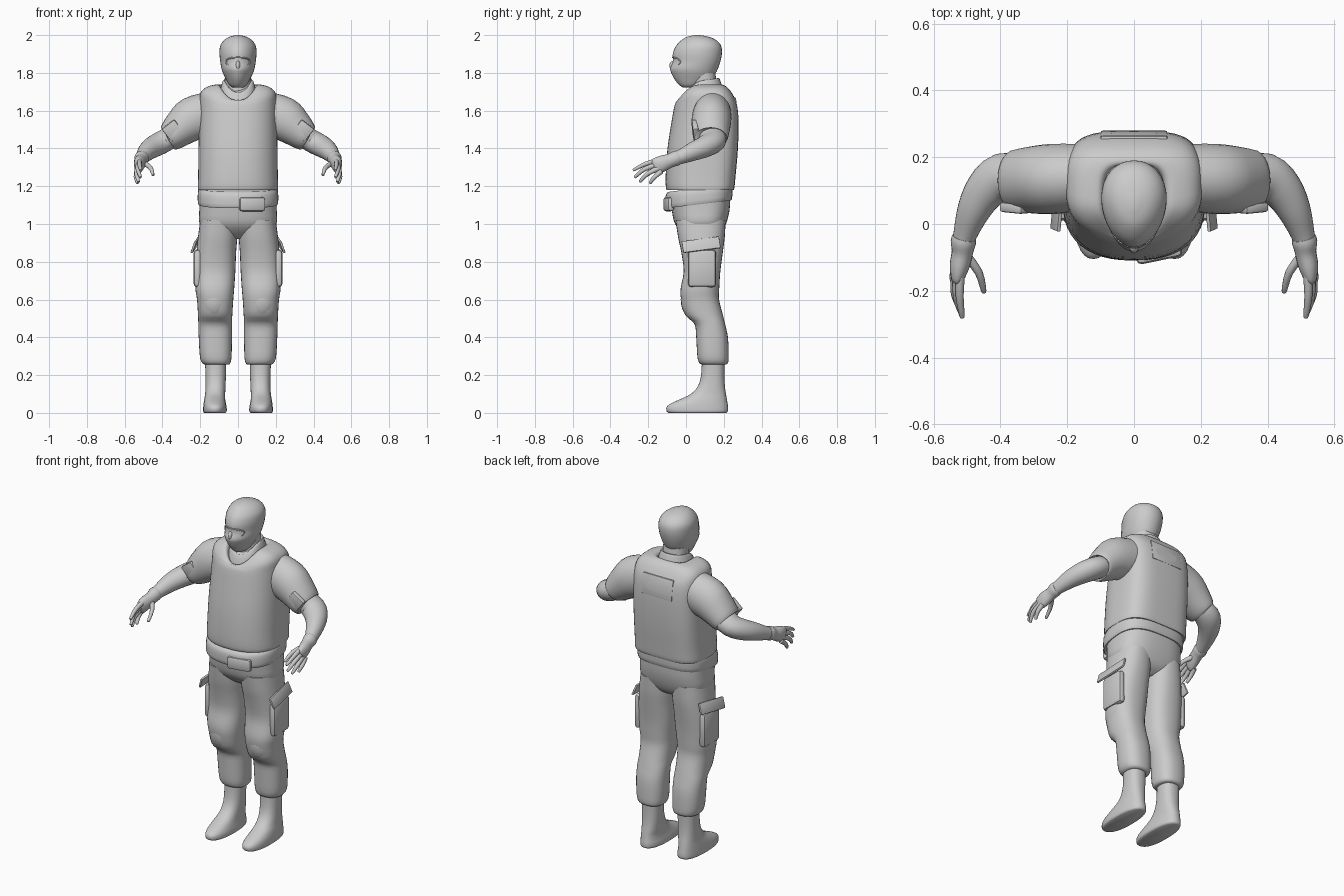
import bpy, bmesh, math
from mathutils import Vector, Matrix

grey = bpy.data.materials.new("plain_grey")
grey.diffuse_color = (0.6, 0.6, 0.6, 1)


def finish(name, bm, mirror=False, angle=50):
    bmesh.ops.recalc_face_normals(bm, faces=bm.faces[:])
    me = bpy.data.meshes.new(name)
    bm.to_mesh(me)
    bm.free()
    for p in me.polygons:
        p.use_smooth = True
    me.set_sharp_from_angle(angle=math.radians(angle))
    me.materials.append(grey)
    ob = bpy.data.objects.new(name, me)
    bpy.context.collection.objects.link(ob)
    if mirror:
        m = ob.modifiers.new("mirror", 'MIRROR')
        m.use_mirror_merge = False
    return ob


def smooth_rows(rows, n):
    """Catmull-Rom interpolation between rows of numbers."""
    out = []
    for i in range(len(rows) - 1):
        a, b, c, d = (rows[max(0, min(len(rows) - 1, i + k))] for k in (-1, 0, 1, 2))
        for j in range(n):
            t = j / n
            out.append([0.5 * (2 * q + (r - p) * t + (2 * p - 5 * q + 4 * r - s) * t * t
                               + (3 * q - p - 3 * r + s) * t ** 3)
                        for p, q, r, s in zip(a, b, c, d)])
    return out + [list(rows[-1])]


def skin(bm, rings):
    vs = [[bm.verts.new(p) for p in r] for r in rings]
    n = len(vs[0])
    for a, b in zip(vs, vs[1:]):
        for i in range(n):
            bm.faces.new((a[i], a[(i + 1) % n], b[(i + 1) % n], b[i]))
    bm.faces.new(vs[0])
    bm.faces.new(vs[-1])


def spow(v, e):
    return math.copysign(abs(v) ** e, v)


def loft(name, rows, pf=2.2, pb=2.2, mid=0.5, tilt=0, mirror=False, steps=3, n=32):
    """Stack of rounded rings; row = z, x0, x1, y0, y1, front drop."""
    rings = []
    for z, x0, x1, y0, y1, drop in smooth_rows([(*r, 0)[:6] for r in rows], steps):
        cx, rx, cy = (x0 + x1) / 2, (x1 - x0) / 2, y0 + (y1 - y0) * mid
        ring = []
        for i in range(n):
            a = 2 * math.pi * i / n
            c, s = math.cos(a), math.sin(a)
            p, ry = (pf, cy - y0) if s < 0 else (pb, y1 - cy)
            y = cy + ry * spow(s, 2 / p)
            zz = z + tilt * (y - cy) - (drop * s * s if s < 0 else 0)
            ring.append((cx + rx * spow(c, 2 / p), y, zz))
        rings.append(ring)
    bm = bmesh.new()
    skin(bm, rings)
    return finish(name, bm, mirror)


def tube(name, rows, steps=3, n=20, mirror=True):
    """Sweep along a path; row = x, y, z, side radius, upright radius."""
    rows = smooth_rows(rows, steps)
    pts = [Vector(r[:3]) for r in rows]
    rings = []
    for i, r in enumerate(rows):
        t = (pts[min(i + 1, len(pts) - 1)] - pts[max(i - 1, 0)]).normalized()
        side = t.cross(Vector((0, 0, 1))).normalized()
        up = side.cross(t)
        rings.append([pts[i] + side * r[3] * math.cos(2 * math.pi * k / n)
                      + up * r[4] * math.sin(2 * math.pi * k / n) for k in range(n)])
    bm = bmesh.new()
    skin(bm, rings)
    return finish(name, bm, mirror)


def ball(name, loc, size, mirror=False):
    bm = bmesh.new()
    bmesh.ops.create_uvsphere(bm, u_segments=20, v_segments=12, radius=1,
                              matrix=Matrix.Translation(loc) @ Matrix.Diagonal((*size, 1)))
    return finish(name, bm, mirror)


def block(name, loc, size, rot=(0, 0, 0), mirror=False, bevel=0.006):
    bm = bmesh.new()
    r = Matrix.Rotation(rot[2], 4, 'Z') @ Matrix.Rotation(rot[1], 4, 'Y') @ Matrix.Rotation(rot[0], 4, 'X')
    bmesh.ops.create_cube(bm, size=1, matrix=Matrix.Translation(loc) @ r @ Matrix.Diagonal((*size, 1)))
    bmesh.ops.bevel(bm, geom=bm.edges[:], offset=bevel, segments=2, affect='EDGES', profile=0.5)
    return finish(name, bm, mirror, 35)


# Masked head with neck and collar
loft("head", [(1.722, -.025, .025, -.015, .05), (1.735, -.045, .045, -.035, .085),
              (1.765, -.063, .063, -.06, .135), (1.80, -.08, .08, -.078, .158),
              (1.825, -.088, .088, -.084, .17), (1.86, -.094, .094, -.07, .182),
              (1.90, -.098, .098, -.07, .19), (1.94, -.095, .095, -.055, .187),
              (1.97, -.077, .077, -.028, .165), (1.99, -.048, .048, .003, .125),
              (2.0, -.01, .01, .045, .075)], pf=1.85, pb=2.1, mid=.55)
loft("neck", [(1.62, -.085, .085, .01, .18), (1.70, -.072, .072, .025, .17),
              (1.80, -.07, .07, .03, .155)])
loft("collar", [(1.69, -.1, .1, -.025, .2, .05), (1.735, -.088, .088, -.01, .185, .05),
                (1.76, -.078, .078, .005, .175, .05), (1.755, -.068, .068, .015, .16, .05)], tilt=.15)

# Eye opening: rim, eyes and nose bridge
rim = []
for k in range(33):
    a = 2 * math.pi * k / 32
    x, z = .062 * spow(math.cos(a), .8), 1.858 + .024 * spow(math.sin(a), .8)
    y = .069 - .139 * (1 - (abs(x) / .094) ** 1.85) ** (1 / 1.85)
    rim.append((x, y, z))
cu = bpy.data.curves.new("eye_rim", 'CURVE')
cu.dimensions, cu.bevel_depth, cu.bevel_resolution = '3D', .004, 2
sp = cu.splines.new('POLY')
sp.points.add(31)
for p, co in zip(sp.points, rim):
    p.co = (*co, 1)
sp.use_cyclic_u = True
cu.materials.append(grey)
bpy.context.collection.objects.link(bpy.data.objects.new("eye_rim", cu))
ball("eyes", (.034, -.04, 1.858), (.017, .014, .011), True)
ball("nose", (0, -.068, 1.838), (.013, .02, .026))

# Armoured vest with neckline, and a back panel
loft("vest", [(1.18, -.205, .205, -.095, .245), (1.185, -.213, .213, -.105, .255),
              (1.25, -.211, .211, -.108, .262), (1.40, -.209, .209, -.098, .275),
              (1.55, -.206, .206, -.075, .278), (1.64, -.204, .204, -.06, .268, .01),
              (1.69, -.2, .2, -.05, .245, .04), (1.72, -.175, .175, -.046, .222, .065),
              (1.735, -.135, .135, -.042, .2, .08), (1.735, -.1, .1, -.032, .18, .08),
              (1.70, -.085, .085, -.015, .165, .06)], pf=2.3, pb=3.6, mid=.5, n=48)
block("back_panel", (0, .262, 1.61), (.2, .02, .12), (.14, 0, 0))

# Belt and buckle
loft("belt", [(1.105, -.2, .2, -.095, .23), (1.11, -.212, .212, -.108, .243),
              (1.17, -.212, .212, -.108, .247), (1.19, -.2, .2, -.095, .24)],
     pf=2.4, pb=3, tilt=.12, n=48)
block("buckle", (.075, -.092, 1.105), (.14, .035, .075), (0, 0, .2), bevel=.015)

# Trousers
loft("hips", [(.92, -.06, .06, .03, .14), (.95, -.15, .15, -.015, .185), (1.0, -.203, .203, -.058, .212),
              (1.07, -.205, .205, -.075, .23), (1.14, -.203, .203, -.085, .235)], pf=2.5, pb=2.8, n=40)
loft("trouser_legs", [(.255, .05, .175, .085, .21), (.265, .04, .19, .07, .222),
                      (.30, .034, .202, .06, .226), (.40, .032, .208, .054, .222),
                      (.47, .032, .21, .045, .207), (.52, .03, .212, -.005, .195),
                      (.60, .025, .217, -.026, .175), (.66, .02, .226, -.028, .176),
                      (.75, .014, .226, -.012, .182), (.85, .01, .22, -.025, .195),
                      (.93, .004, .212, -.042, .205), (1.02, .004, .2, -.055, .21)],
     pf=2.4, pb=2.4, mirror=True)
# Knee pads, thigh pockets and flaps
ball("knee_pads", (.125, .04, .60), (.08, .068, .105), True)
block("thigh_pockets", (.213, .085, .765), (.045, .15, .2), mirror=True, bevel=.02)
block("pocket_flaps", (.226, .08, .89), (.012, .2, .065), (.14, -.35, .05), True, .004)

# Boots
loft("boots", [(0, .068, .178, -.09, .212), (.008, .06, .184, -.102, .222),
               (.03, .06, .184, -.103, .223), (.05, .064, .182, -.08, .22),
               (.075, .068, .178, -.025, .216), (.10, .068, .174, .025, .212),
               (.14, .066, .172, .062, .206), (.20, .064, .172, .08, .203),
               (.30, .062, .176, .085, .205)], pf=2.3, pb=2.4, mirror=True)

# Sleeves, shoulder patches and forearms
tube("sleeves", [(.15, .14, 1.585, .1, .115), (.24, .135, 1.555, .105, .118),
                 (.30, .132, 1.51, .101, .1), (.355, .13, 1.46, .092, .078),
                 (.365, .13, 1.452, .082, .066)], n=28)
block("sleeve_patches", (.345, .05, 1.495), (.085, .03, .085), (.12, .65, .1), True, .008)
tube("forearms", [(.33, .135, 1.475, .07, .06), (.395, .14, 1.437, .072, .06),
                  (.445, .10, 1.41, .062, .057), (.48, .04, 1.385, .05, .05),
                  (.505, -.03, 1.355, .036, .038), (.515, -.07, 1.342, .03, .034)], n=24)

# Gloved hands
tube("hands", [(.508, -.04, 1.352, .036, .038), (.511, -.055, 1.347, .038, .04),
               (.514, -.085, 1.335, .032, .037), (.522, -.125, 1.32, .03, .043),
               (.528, -.16, 1.305, .02, .042), (.53, -.172, 1.3, .008, .025)])
fingers = [((.52, -.15, 1.335), (.522, -.215, 1.318), (.515, -.275, 1.287)),
           ((.528, -.15, 1.315), (.53, -.22, 1.29), (.517, -.268, 1.25)),
           ((.533, -.145, 1.295), (.537, -.205, 1.265), (.527, -.242, 1.226)),
           ((.535, -.13, 1.28), (.54, -.165, 1.25), (.533, -.19, 1.218)),
           ((.505, -.09, 1.325), (.465, -.145, 1.3), (.45, -.2, 1.262))]
for i, (a, b, c) in enumerate(fingers):
    tip = Vector(c) + (Vector(c) - Vector(b)) * .06
    tube("thumbs" if i == 4 else "finger_%d" % (i + 1),
         [(*a, .014, .015), (*b, .012, .012), (*c, .008, .008), (*tip, .003, .003)], n=10)
